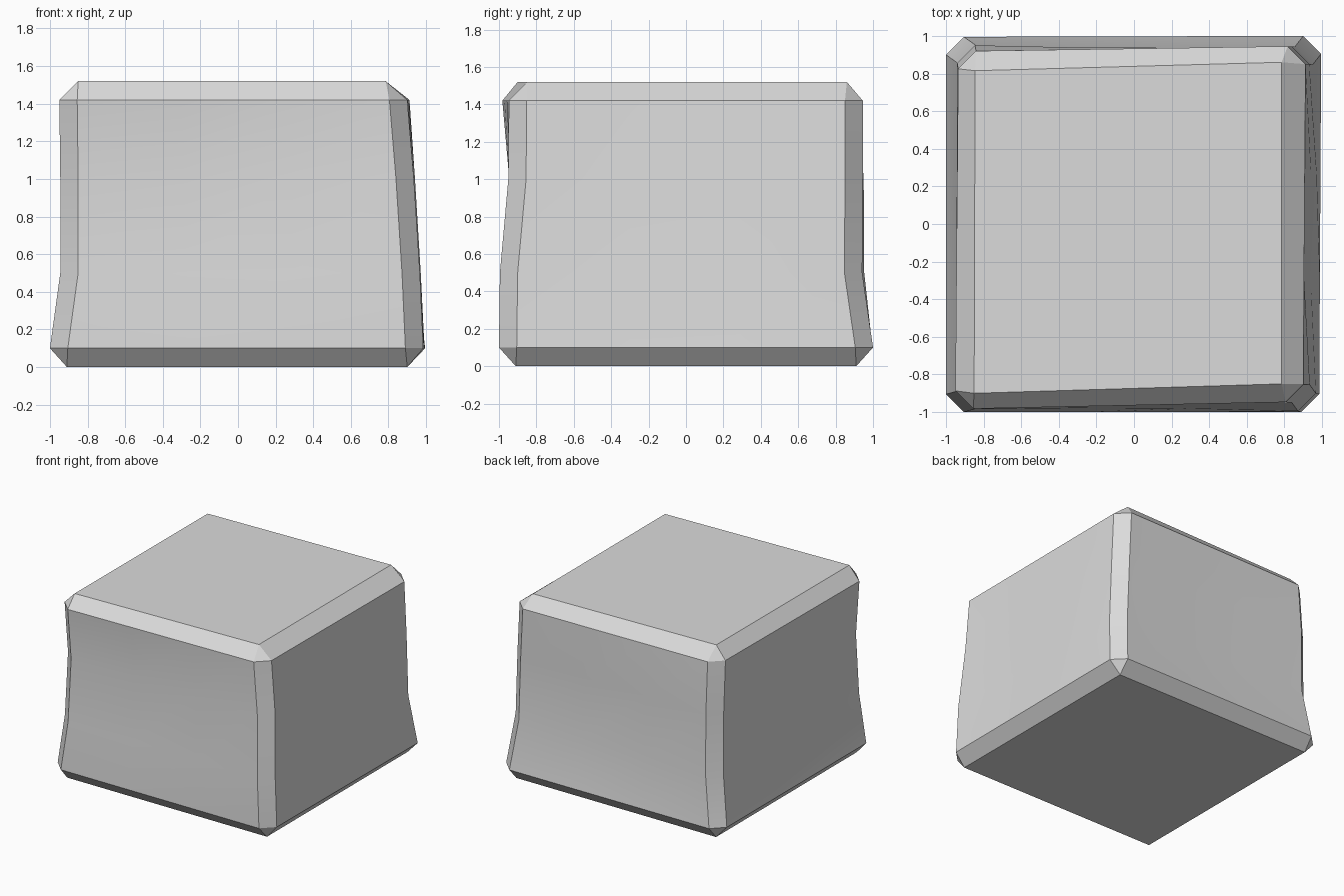
import bpy
import bmesh
from math import radians
from mathutils import Vector

default_cube = bpy.data.objects.get("Cube")
if default_cube:
    bpy.data.objects.remove(default_cube, do_unlink=True)

# One plain grey material
grey = bpy.data.materials.new("light grey")
grey.use_nodes = True
colour = (0.71, 0.71, 0.71, 1.0)
grey.diffuse_color = colour
grey.node_tree.nodes["Principled BSDF"].inputs["Base Color"].default_value = colour

CHAMFER = 0.095
OUTWARD = [Vector(d) for d in ((0, -1, 0), (1, 0, 0), (0, 1, 0), (-1, 0, 0))]
STRAIGHT = [(0, 0)] * 4

# Corner order: front -x, front +x, back +x, back -x
bottom = [(-0.91, -0.91), (0.90, -0.91), (0.90, 0.91), (-0.91, 0.91)]
top = [(-0.85, -0.90), (0.785, -0.85), (0.785, 0.86), (-0.845, 0.815)]

# Height, outer corners, and bulges at the thirds of the front, +x, back, -x walls
wall_levels = [
    (0.10, [(-1.0, -1.0), (0.985, -1.0), (0.995, 1.0), (-1.0, 0.995)], STRAIGHT),
    (0.50, [(-0.945, -0.985), (0.967, -0.995), (0.95, 0.942), (-0.94, 0.953)],
     [(-0.01, -0.01), (-0.02, 0.016), (-0.012, -0.012), (0, -0.02)]),
    (1.00, [(-0.945, -0.945), (0.935, -0.95), (0.932, 0.945), (-0.94, 0.95)],
     [(-0.015, -0.01), (-0.025, 0.008), (-0.01, -0.01), (0, -0.012)]),
    (1.42, [(-0.95, -0.982), (0.90, -0.947), (0.912, 0.945), (-0.935, 0.92)], STRAIGHT),
]

bm = bmesh.new()


def wall_ring(z, corners, bulges):
    """Ring with two vertices for each cut corner and two along each wall."""
    cuts = []
    for i, (x, y) in enumerate(corners):
        sx = 1 if x > 0 else -1
        sy = 1 if y > 0 else -1
        pair = [Vector((x, y - sy * CHAMFER, z)), Vector((x - sx * CHAMFER, y, z))]
        cuts.append(pair[::-1] if i % 2 else pair)
    ring = []
    for i in range(4):
        start, end = cuts[i][1], cuts[(i + 1) % 4][0]
        thirds = [start.lerp(end, (k + 1) / 3) + OUTWARD[i] * bulges[i][k] for k in range(2)]
        ring += [bm.verts.new(p) for p in cuts[i] + thirds]
    return ring


def cap(corners, z, ring):
    """Flat end with sloped edges and triangular corners."""
    end = [bm.verts.new((x, y, z)) for x, y in corners]
    bm.faces.new(end)
    for i in range(4):
        j = (i + 1) % 4
        bm.faces.new((end[i], ring[4 * i], ring[4 * i + 1]))
        bm.faces.new([end[i]] + ring[4 * i + 1:4 * i + 4] + [ring[4 * j], end[j]])


# Side walls with vertical edge chamfers
rings = [wall_ring(*level) for level in wall_levels]
for low, high in zip(rings, rings[1:]):
    for i in range(len(low)):
        j = (i + 1) % len(low)
        bm.faces.new((low[i], low[j], high[j], high[i]))

# Bottom and top
cap(bottom, 0.0, rings[0])
cap(top, 1.52, rings[-1])
bmesh.ops.recalc_face_normals(bm, faces=bm.faces[:])

mesh = bpy.data.meshes.new("chamfered_block")
bm.to_mesh(mesh)
bm.free()
mesh.materials.append(grey)

block = bpy.data.objects.new("chamfered_block", mesh)
bpy.context.collection.objects.link(block)
bpy.ops.object.select_all(action="DESELECT")
block.select_set(True)
bpy.context.view_layer.objects.active = block
bpy.ops.object.shade_smooth_by_angle(angle=radians(25))
